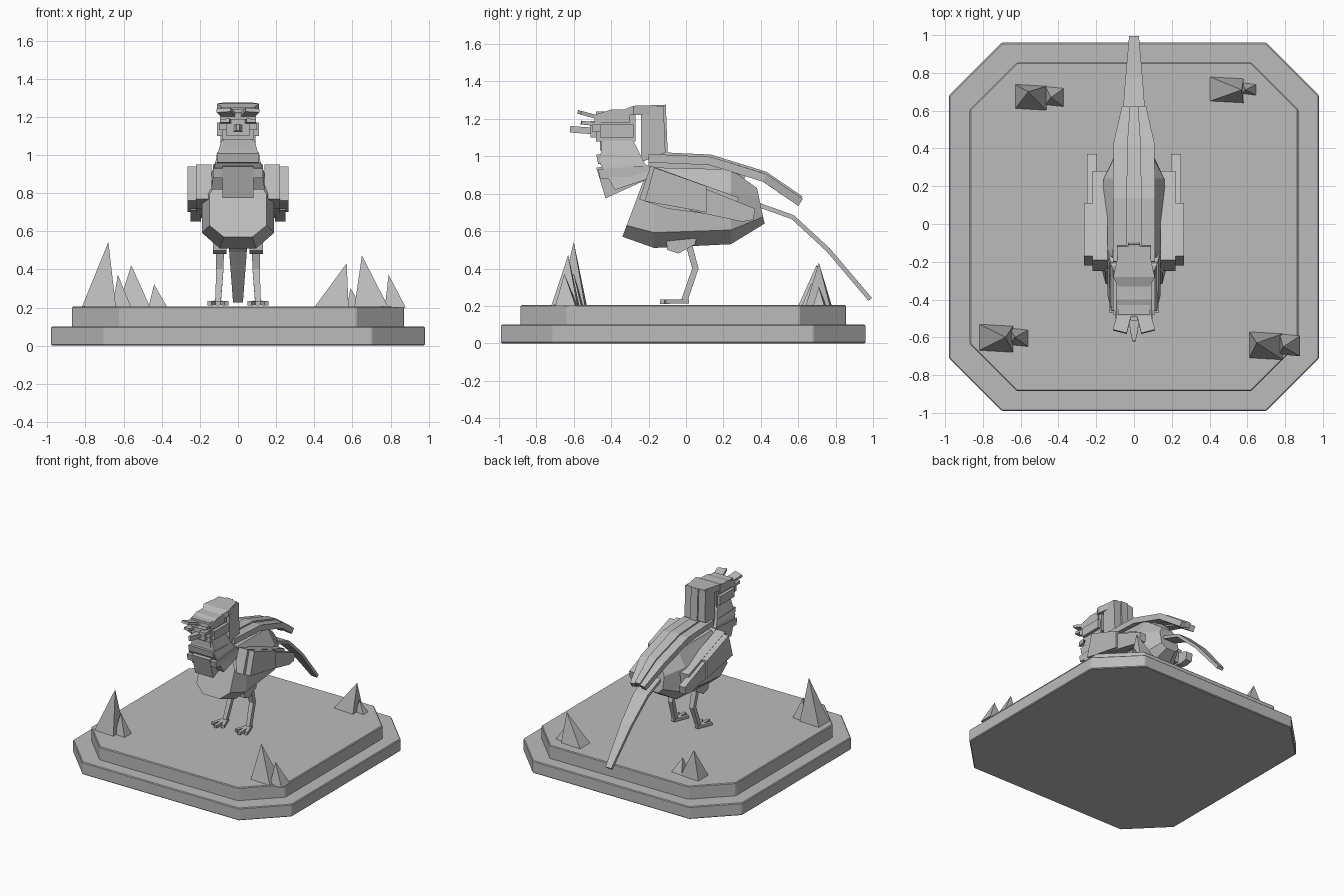
import bpy
import bmesh
from mathutils import Vector

default_cube = bpy.data.objects.get("Cube")
if default_cube:
    bpy.data.objects.remove(default_cube, do_unlink=True)

stone = bpy.data.materials.new("stone_grey")
stone.use_nodes = True
GREY = (0.5, 0.5, 0.5, 1)
stone.diffuse_color = GREY
stone.node_tree.nodes["Principled BSDF"].inputs["Base Color"].default_value = GREY

SIDES = (("left", 1), ("right", -1))


def loft(name, rings, bevel=0):
    """Skin a closed solid over equal-sized rings of points."""
    bm = bmesh.new()
    loops = [[bm.verts.new(point) for point in ring] for ring in rings]
    count = len(loops[0])
    for first, second in zip(loops, loops[1:]):
        for i in range(count):
            j = (i + 1) % count
            bm.faces.new((first[i], first[j], second[j], second[i]))
    bm.faces.new(loops[0])
    bm.faces.new(loops[-1])
    bmesh.ops.recalc_face_normals(bm, faces=bm.faces)
    mesh = bpy.data.meshes.new(name)
    bm.to_mesh(mesh)
    bm.free()
    mesh.materials.append(stone)
    obj = bpy.data.objects.new(name, mesh)
    bpy.context.collection.objects.link(obj)
    if bevel:
        modifier = obj.modifiers.new("edge_bevel", "BEVEL")
        modifier.width = bevel
        modifier.segments = 1
    return obj


def slab(name, outline, inner, outer, taper=1.0):
    """Extrude a side outline (y, z) from x = inner to x = outer."""
    cy = sum(p[0] for p in outline) / len(outline)
    cz = sum(p[1] for p in outline) / len(outline)
    far = [(outer, cy + (y - cy) * taper, cz + (z - cz) * taper) for y, z in outline]
    return loft(name, [[(inner, y, z) for y, z in outline], far])


def box(name, x, y, z):
    return slab(name, [(y[0], z[0]), (y[1], z[0]), (y[1], z[1]), (y[0], z[1])], x[0], x[1])


def strip(name, path, widths, thickness):
    """Sweep a flat rectangular section along a path of points."""
    points = [Vector(p) for p in path]
    rings = []
    for i, point in enumerate(points):
        ahead = points[min(i + 1, len(points) - 1)]
        along = (ahead - points[max(i - 1, 0)]).normalized()
        across = Vector((1, 0, 0))
        across = (across - along * across.dot(along)).normalized()
        normal = along.cross(across)
        a, n = across * widths[i], normal * thickness / 2
        rings.append([point + a + n, point - a + n, point - a - n, point + a - n])
    return loft(name, rings)


# Stepped plinth with cut corners
def tier(name, half_x, half_y, cut, low, high):
    cy = -0.015
    a, b = half_x - cut, half_y - cut
    outline = [(a, -half_y), (half_x, -b), (half_x, b), (a, half_y),
               (-a, half_y), (-half_x, b), (-half_x, -b), (-a, -half_y)]
    loft(name, [[(x, y + cy, z) for x, y in outline] for z in (low, high)], 0.006)


tier("lower_plinth", 0.98, 0.975, 0.28, 0, 0.1)
tier("upper_plinth", 0.87, 0.87, 0.25, 0.09, 0.205)

# Rock spikes: x range, y range, then the tip
spikes = [
    (-0.82, -0.64, -0.68, -0.53, -0.68, -0.6, 0.54),
    (-0.66, -0.56, -0.65, -0.55, -0.63, -0.6, 0.37),
    (0.61, 0.79, -0.72, -0.57, 0.65, -0.63, 0.47),
    (0.77, 0.88, -0.7, -0.58, 0.79, -0.65, 0.37),
    (-0.63, -0.46, 0.6, 0.74, -0.56, 0.7, 0.42),
    (-0.47, -0.37, 0.62, 0.73, -0.44, 0.67, 0.32),
    (0.4, 0.58, 0.64, 0.78, 0.57, 0.71, 0.43),
    (0.57, 0.65, 0.68, 0.75, 0.59, 0.71, 0.3),
]
for number, (x0, x1, y0, y1, tx, ty, tz) in enumerate(spikes):
    base = [(x0, y0 + 0.01, 0.2), (x1, y0, 0.2), (x1, y1 - 0.01, 0.2), (x0, y1, 0.2)]
    tip = [(tx + (x - tx) * 0.01, ty + (y - ty) * 0.01, tz) for x, y, z in base]
    loft(f"rock_spike_{number}", [base, tip])


# Faceted body: bottom y z, top y z, half width
def body_ring(bottom_y, bottom_z, top_y, top_z, half):
    shape = [(0.5, 0), (1, 0.19), (1, 0.7), (0.6, 1)]
    shape += [(-w, h) for w, h in reversed(shape)]
    return [(w * half, bottom_y + (top_y - bottom_y) * h,
             bottom_z + (top_z - bottom_z) * h) for w, h in shape]


loft("body", [body_ring(-0.34, 0.57, -0.22, 0.89, 0.15),
              body_ring(-0.17, 0.51, -0.17, 0.94, 0.19),
              body_ring(0.24, 0.53, 0.24, 0.93, 0.16),
              body_ring(0.42, 0.64, 0.38, 0.83, 0.08)])

# Neck, breast bib and layered collars
slab("breast_bib", [(-0.48, 0.94), (-0.43, 0.775), (-0.2, 0.88), (-0.24, 0.96)], -0.08, 0.08)
loft("neck", [[(-w, y0, z0), (w, y0, z0), (w, y1, z1), (-w, y1, z1)]
              for w, y0, z0, y1, z1 in ((0.14, -0.38, 0.82, -0.14, 0.9),
                                        (0.12, -0.46, 0.96, -0.22, 0.96),
                                        (0.08, -0.45, 1.1, -0.29, 1.1))])
slab("lower_collar", [(-0.47, 0.93), (-0.46, 0.88), (-0.2, 0.88), (-0.2, 0.95)], -0.13, 0.13)
slab("upper_collar", [(-0.48, 1.01), (-0.47, 0.96), (-0.22, 0.94), (-0.24, 1.0)], -0.11, 0.11)
box("throat_band", (-0.075, 0.075), (-0.46, -0.29), (1.03, 1.1))

# Head
box("head_core", (-0.085, 0.085), (-0.48, -0.27), (1.08, 1.24))
box("cheek_band", (-0.11, 0.11), (-0.46, -0.28), (1.1, 1.17))
box("face_plate", (-0.06, 0.06), (-0.51, -0.45), (1.1, 1.19))
slab("forehead", [(-0.49, 1.18), (-0.49, 1.22), (-0.4, 1.25), (-0.3, 1.25), (-0.3, 1.18)],
     -0.095, 0.095)
strip("beak", [(0, -0.48, 1.135), (0, -0.56, 1.14), (0, -0.62, 1.145)],
      [0.025, 0.022, 0.008], 0.035)
for side, s in SIDES:
    box(f"{side}_eye", (s * 0.04, s * 0.1), (-0.5, -0.46), (1.13, 1.17))
    strip(f"{side}_brow_feather", [(s * 0.04, -0.44, 1.2), (s * 0.075, -0.57, 1.235)],
          [0.035, 0.038], 0.02)
    strip(f"{side}_cheek_feather", [(s * 0.06, -0.46, 1.17), (s * 0.07, -0.56, 1.18)],
          [0.03, 0.025], 0.02)

# Crest, hanging mane and train flowing down the back
loft("crest_cap", [[(-w, y, 1.22), (w, y, 1.22), (w, y, z), (-w, y, z)]
                   for w, y, z in ((0.085, -0.33, 1.25), (0.11, -0.28, 1.27),
                                   (0.075, -0.12, 1.275))])
for label, x in (("right", -0.06), ("middle", 0), ("left", 0.06)):
    lift = 0.012 if label == "middle" else 0
    slab(f"{label}_mane", [(-0.24, 1.22), (-0.24, 0.97), (-0.11 + lift, 1.02),
                           (-0.12 + lift, 1.27 + lift / 2), (-0.17, 1.27)],
         x - 0.031, x + 0.031)
    strip(f"{label}_train",
          [(x * 1.2, -0.2, 0.99 + lift), (x * 1.2, 0.13, 0.975 + lift),
           (x * 1.2, 0.42, 0.885 + lift), (x * 0.7, 0.61, 0.755 + lift)],
          [0.038, 0.04, 0.036, 0.022], 0.045)
slab("back_ridge", [(-0.2, 0.9), (-0.2, 0.99), (0.14, 0.97), (0.32, 0.9), (0.3, 0.85)],
     -0.07, 0.07)

# Long tail
strip("tail", [(0, 0.36, 0.75), (0, 0.57, 0.675), (0, 0.76, 0.5), (0, 0.985, 0.235)],
      [0.05, 0.06, 0.046, 0.026], 0.024)

for side, s in SIDES:
    # Folded wing of three overlapping plates
    slab(f"{side}_wing_root", [(-0.19, 0.95), (-0.25, 0.77), (-0.1, 0.72), (0.27, 0.67),
                               (0.28, 0.78)], s * 0.14, s * 0.22)
    slab(f"{side}_wing_shoulder", [(-0.17, 0.94), (-0.22, 0.76), (0.11, 0.7), (0.11, 0.84)],
         s * 0.21, s * 0.265)
    slab(f"{side}_wing_tip", [(0.02, 0.86), (0.02, 0.71), (0.3, 0.65), (0.36, 0.66),
                              (0.37, 0.72)], s * 0.195, s * 0.25)

    # Leg with bent knee and splayed toes
    slab(f"{side}_thigh", [(-0.11, 0.6), (-0.1, 0.5), (-0.04, 0.48), (0.05, 0.53),
                           (0.06, 0.6)], s * 0.06, s * 0.13)
    strip(f"{side}_leg", [(s * 0.095, 0.01, 0.55), (s * 0.095, 0.05, 0.4),
                          (s * 0.105, -0.01, 0.225)], [0.023, 0.019, 0.015], 0.034)
    for toe, spread in (("inner", -0.045), ("middle", 0), ("outer", 0.045)):
        reach = -0.14 if toe == "middle" else -0.11
        strip(f"{side}_{toe}_toe", [(s * 0.105, 0.01, 0.225),
                                    (s * (0.105 + spread), reach, 0.222)],
              [0.014, 0.012], 0.022)
